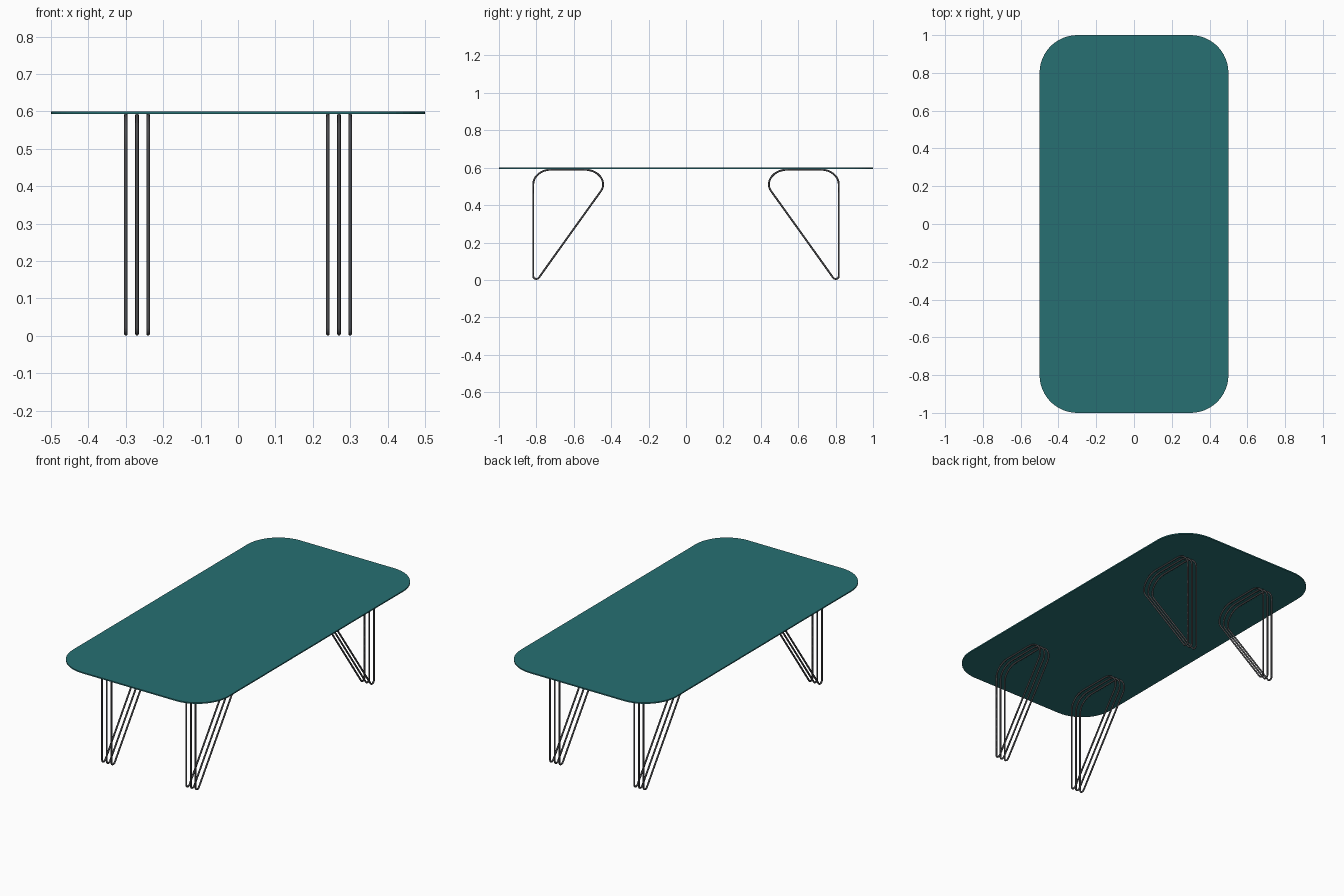
import bpy, bmesh
from math import sin, cos, pi

if "Cube" in bpy.data.objects:
    bpy.data.objects.remove(bpy.data.objects["Cube"])


def material(name, color):
    m = bpy.data.materials.new(name)
    m.diffuse_color = color
    m.use_nodes = True
    m.node_tree.nodes["Principled BSDF"].inputs["Base Color"].default_value = m.diffuse_color
    return m


teal = material("teal", (0.02, 0.16, 0.17, 1))
dark = material("dark_metal", (0.07, 0.07, 0.075, 1))

# Table top: thin slab with rounded corners
HX, HY, R, Z0, Z1, SEG = 0.5, 1.0, 0.2, 0.593, 0.6, 12
bm = bmesh.new()
ring = []
for k, (sx, sy) in enumerate([(1, 1), (-1, 1), (-1, -1), (1, -1)]):
    for i in range(SEG + 1):
        a = (k + i / SEG) * pi / 2
        ring.append(bm.verts.new((sx * (HX - R) + R * cos(a),
                                  sy * (HY - R) + R * sin(a), Z0)))
base = bm.faces.new(ring)
ext = bmesh.ops.extrude_face_region(bm, geom=[base])
up = [v for v in ext["geom"] if isinstance(v, bmesh.types.BMVert)]
bmesh.ops.translate(bm, verts=up, vec=(0, 0, Z1 - Z0))
bmesh.ops.recalc_face_normals(bm, faces=bm.faces)
mesh = bpy.data.meshes.new("table_top")
bm.to_mesh(mesh)
bm.free()
top = bpy.data.objects.new("table_top", mesh)
top.data.materials.append(teal)
bpy.context.collection.objects.link(top)

# Closed wire loop in the y-z plane: (left handle, point, right handle)
LOOP = [
    ((0.817, 0.18), (0.817, 0.51), (0.817, 0.554)),
    ((0.775, 0.590), (0.720, 0.590), (0.66, 0.590)),
    ((0.60, 0.590), (0.545, 0.590), (0.488, 0.590)),
    ((0.443, 0.555), (0.443, 0.510), (0.443, 0.496)),
    ((0.448, 0.485), (0.455, 0.475), (0.564, 0.323)),
    ((0.674, 0.170), (0.783, 0.017), (0.788, 0.010)),
    ((0.793, 0.0055), (0.799, 0.0055), (0.809, 0.0055)),
    ((0.817, 0.011), (0.817, 0.022), (0.817, 0.18)),
]


def leg(name, sx, sy):
    """Three parallel bent-rod loops."""
    cu = bpy.data.curves.new(name, "CURVE")
    cu.dimensions = "3D"
    cu.bevel_depth = 0.005
    cu.bevel_resolution = 2
    cu.resolution_u = 8
    for x in (0.24, 0.27, 0.30):
        sp = cu.splines.new("BEZIER")
        sp.bezier_points.add(len(LOOP) - 1)
        sp.use_cyclic_u = True
        for bp, (l, p, r) in zip(sp.bezier_points, LOOP):
            bp.handle_left_type = bp.handle_right_type = "FREE"
            bp.co = (sx * x, sy * p[0], p[1])
            bp.handle_left = (sx * x, sy * l[0], l[1])
            bp.handle_right = (sx * x, sy * r[0], r[1])
    cu.materials.append(dark)
    ob = bpy.data.objects.new(name, cu)
    bpy.context.collection.objects.link(ob)
    bpy.ops.object.select_all(action="DESELECT")
    ob.select_set(True)
    bpy.context.view_layer.objects.active = ob
    bpy.ops.object.convert(target="MESH")
    bpy.ops.object.shade_smooth()


# Four legs
for sx, side in ((-1, "left"), (1, "right")):
    for sy, end in ((-1, "front"), (1, "back")):
        leg(f"{end}_{side}_leg", sx, sy)
